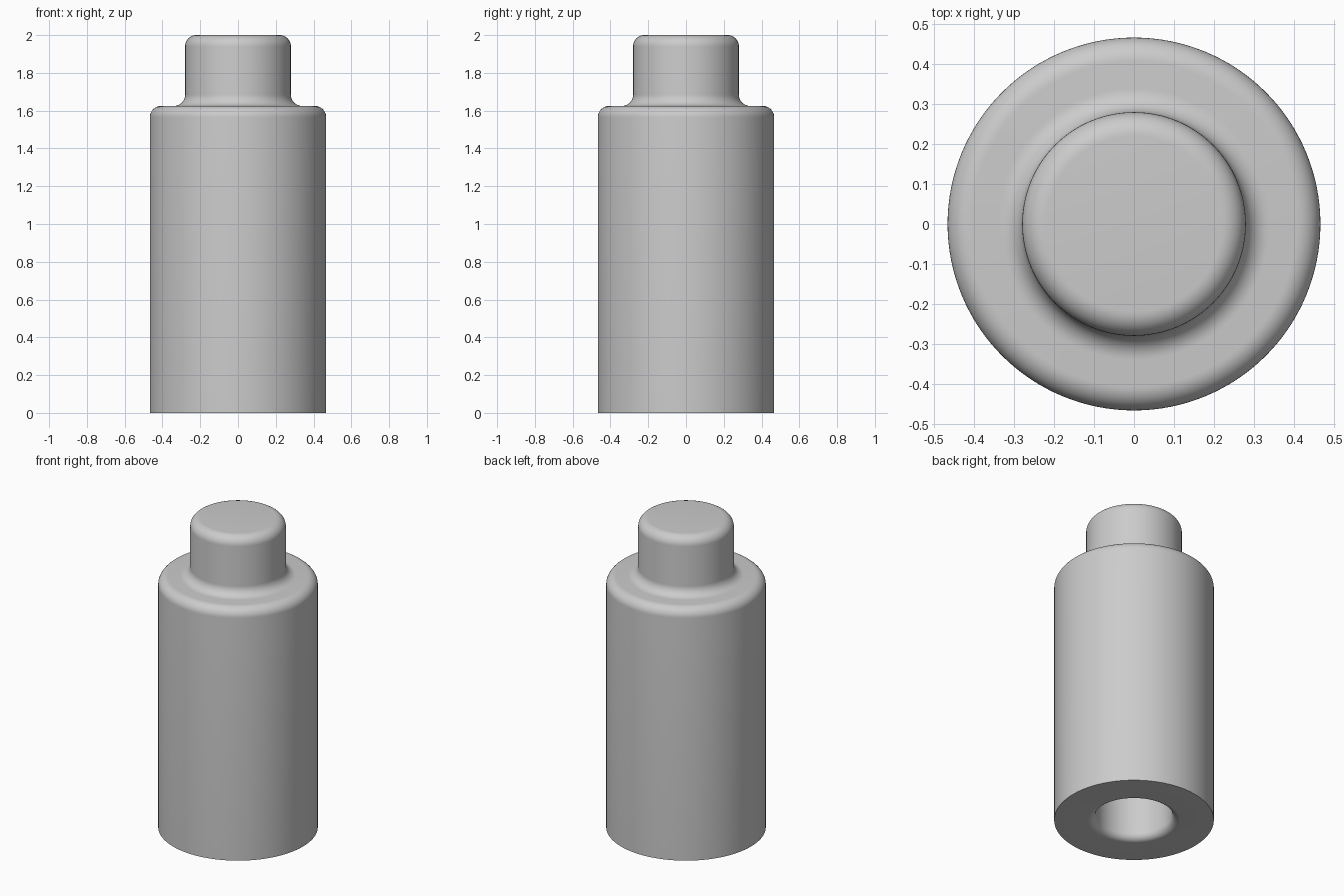
import bpy, bmesh, math
from mathutils import Matrix, Vector

cube = bpy.data.objects.get("Cube")
if cube:
    bpy.data.objects.remove(cube)

SEGMENTS = 128
BODY_R, SHOULDER_Z = 0.467, 1.625
KNOB_R, TOP_Z = 0.28, 2.0
HOLE_R, HOLE_TOP = 0.225, 0.4
ROUND = 0.06   # rounded outer edges and neck fillet
RIM = 0.045    # rounded rim of the socket

grey = bpy.data.materials.new("light_grey")
grey.use_nodes = True
colour = (0.6, 0.6, 0.6, 1)
grey.diffuse_color = colour
grey.node_tree.nodes["Principled BSDF"].inputs["Base Color"].default_value = colour


def arc(cx, cz, radius, start, end, steps=10):
    """Quarter-round points in the (radius, height) plane."""
    angles = [math.radians(start + (end - start) * i / steps) for i in range(steps + 1)]
    return [(cx + radius * math.cos(a), cz + radius * math.sin(a)) for a in angles]


# Profile from the socket ceiling, round the outside, to the top centre
profile = [(0, HOLE_TOP), (HOLE_R, HOLE_TOP)]
profile += arc(HOLE_R + RIM, RIM, RIM, 180, 270)
profile += [(BODY_R, 0)]
profile += arc(BODY_R - ROUND, SHOULDER_Z - ROUND, ROUND, 0, 90)
profile += arc(KNOB_R + ROUND, SHOULDER_Z + ROUND, ROUND, 270, 180)
profile += arc(KNOB_R - ROUND, TOP_Z - ROUND, ROUND, 0, 90)
profile += [(0, TOP_Z)]

# Spin the profile into the stepped body
bm = bmesh.new()
verts = [bm.verts.new((r, 0, z)) for r, z in profile]
edges = [bm.edges.new(pair) for pair in zip(verts, verts[1:])]
bmesh.ops.spin(bm, geom=verts + edges, cent=(0, 0, 0), axis=(0, 0, 1),
               angle=math.tau, steps=SEGMENTS, use_merge=True)
bmesh.ops.remove_doubles(bm, verts=bm.verts, dist=0.0001)
bmesh.ops.recalc_face_normals(bm, faces=bm.faces)
mesh = bpy.data.meshes.new("stepped_body")
bm.to_mesh(mesh)
bm.free()
mesh.materials.append(grey)

body = bpy.data.objects.new("stepped_body", mesh)
bpy.context.collection.objects.link(body)
bpy.context.view_layer.objects.active = body
body.select_set(True)
bpy.ops.object.shade_smooth_by_angle(angle=math.radians(35))
